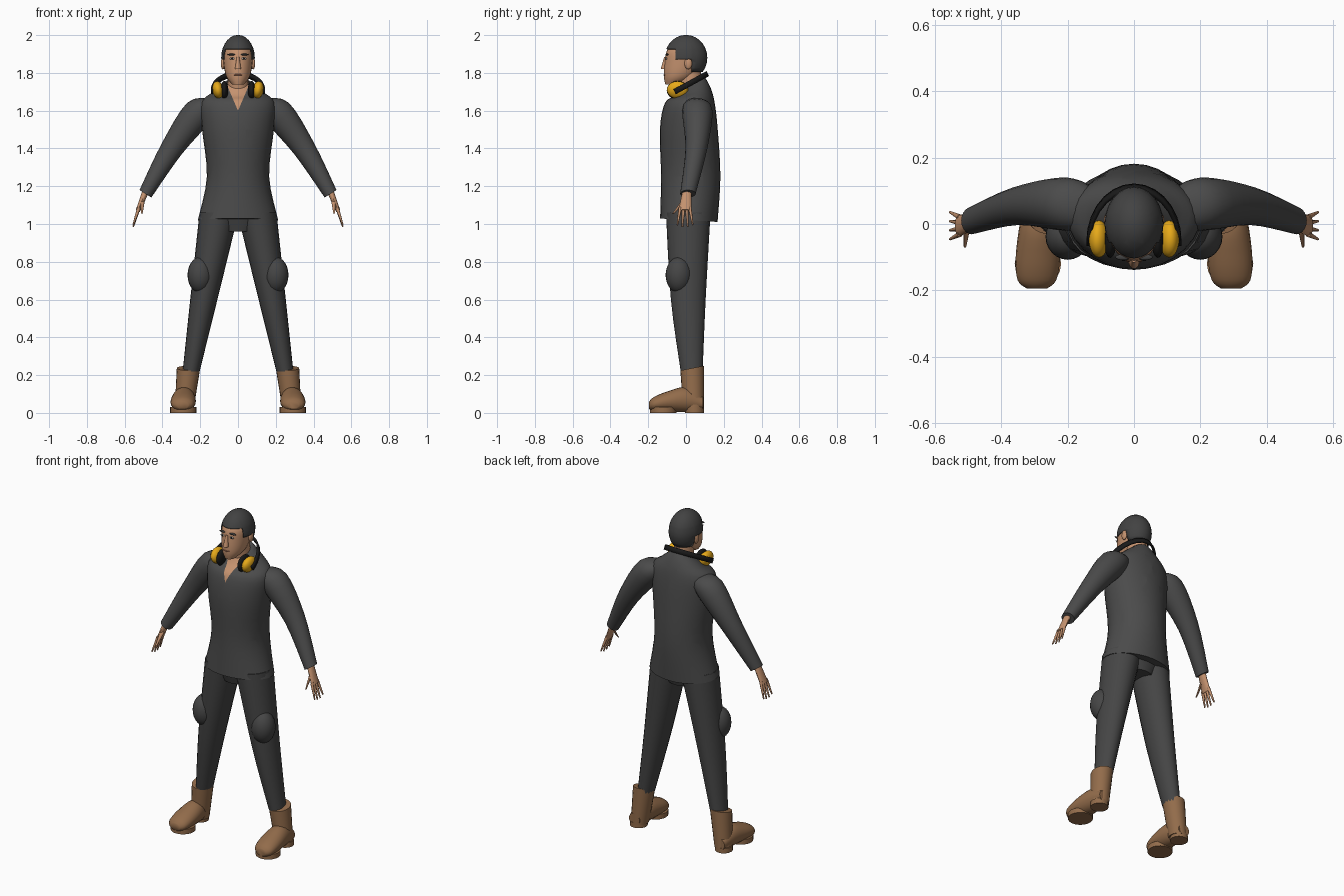
import bpy, bmesh, math
from mathutils import Vector

cube = bpy.data.objects.get("Cube")
if cube:
    bpy.data.objects.remove(cube, do_unlink=True)

RIGHT, BACK, UP = Vector((1, 0, 0)), Vector((0, 1, 0)), Vector((0, 0, 1))
ACROSS_ARM = Vector((.85, 0, .53))


def material(name, *colour):
    mat = bpy.data.materials.new(name)
    mat.use_nodes = True
    mat.diffuse_color = (*colour, 1)
    shader = mat.node_tree.nodes["Principled BSDF"]
    shader.inputs["Base Color"].default_value = (*colour, 1)
    return mat


SHIRT = material("charcoal shirt", .07, .07, .07)
TROUSERS = material("charcoal trousers", .06, .06, .06)
HAIR = material("dark hair", .055, .055, .055)
SKIN = material("skin", .56, .29, .16)
LEATHER = material("brown leather", .29, .15, .07)
YELLOW = material("safety yellow", .8, .4, .01)
BLACK = material("black rubber", .01, .01, .01)
WHITE = material("eye white", .6, .55, .5)
LIPS = material("lips", .36, .15, .09)


def finish(name, bm, *materials, mirror=False, thickness=0):
    """Turn a bmesh into a smooth object, with optional mirror and thickness."""
    bmesh.ops.recalc_face_normals(bm, faces=bm.faces)
    mesh = bpy.data.meshes.new(name)
    bm.to_mesh(mesh)
    bm.free()
    for mat in materials:
        mesh.materials.append(mat)
    mesh.shade_smooth()
    mesh.set_sharp_from_angle(angle=math.radians(50))
    ob = bpy.data.objects.new(name, mesh)
    bpy.context.collection.objects.link(ob)
    if thickness:
        solidify = ob.modifiers.new("Thickness", 'SOLIDIFY')
        solidify.thickness, solidify.offset = thickness, 0
    if mirror:
        ob.modifiers.new("Mirror", 'MIRROR')


def smooth_rings(rings, steps):
    """Add in-between rings along a smooth curve through the given ones."""
    result = []
    last = len(rings) - 1
    for i in range(last):
        before, start = rings[max(i - 1, 0)], rings[i]
        end, after = rings[i + 1], rings[min(i + 2, last)]
        for step in range(steps):
            t = step / steps
            ease = t * t * (3 - 2 * t)
            pull_start, pull_end = t * (1 - t) ** 2 / 2, t * t * (t - 1) / 2
            result.append([b + (c - b) * ease + (c - a) * pull_start + (d - b) * pull_end
                           for a, b, c, d in zip(before, start, end, after)])
    return result + [rings[last]]


def loft(*rings, u=RIGHT, v=BACK, sides=20, steps=4, bm=None):
    """Skin rounded rings given as x, y, z, u radius, v radius and optional tilt."""
    bm = bm or bmesh.new()
    loops = []
    padded = [(*ring, 0)[:6] for ring in rings]
    for x, y, z, u_radius, v_radius, tilt in smooth_rings(padded, steps):
        loop = []
        for i in range(sides):
            angle = math.tau * i / sides
            along_u, along_v = math.cos(angle) * u_radius, math.sin(angle) * v_radius
            point = Vector((x, y, z)) + u * along_u + v * along_v + UP * tilt * along_v
            loop.append(bm.verts.new(point))
        loops.append(loop)
    for low, high in zip(loops, loops[1:]):
        for i in range(sides):
            bm.faces.new((low[i - 1], low[i], high[i], high[i - 1]))
    bm.faces.new(loops[0])
    bm.faces.new(loops[-1])
    return bm


def ball(centre, size, lean=0):
    """Ellipsoid whose top may lean sideways."""
    bm = bmesh.new()
    bmesh.ops.create_uvsphere(bm, u_segments=24, v_segments=14, radius=1)
    for vert in bm.verts:
        offset = Vector(a * b for a, b in zip(vert.co, size))
        vert.co = Vector(centre) + offset + RIGHT * lean * offset.z
    return bm


def slice_mesh(bm, point, normal):
    bmesh.ops.bisect_plane(bm, geom=bm.verts[:] + bm.edges[:] + bm.faces[:],
                           plane_co=point, plane_no=normal)


# Shirt body, with a V-shaped neck opening cut into the front
neck_base, neck_slope = 1.6, .43
body = loft((0, .015, 1.02, .213, .152, -.06), (0, .025, 1.25, .165, .157),
            (0, .015, 1.5, .19, .153), (0, .02, 1.64, .196, .132),
            (0, .035, 1.7, .13, .096, .2), (0, .037, 1.75, .065, .066, .35), sides=28)
for side in (RIGHT, -RIGHT):
    slice_mesh(body, UP * neck_base, side - UP * neck_slope)
for face in body.faces:
    middle = face.calc_center_median()
    in_opening = abs(middle.x) < neck_slope * (middle.z - neck_base)
    face.material_index = int(in_opening and middle.y < 0)
finish("shirt_body", body, SHIRT, SKIN)

# Sleeves from the shoulder over the elbow to the cuff
sleeve = loft((.12, .05, 1.65, .04, .03), (.2, .06, 1.6, .08, .08),
              (.35, .055, 1.4, .058, .06), (.49, .01, 1.16, .041, .037),
              u=BACK, v=ACROSS_ARM)
finish("sleeves", sleeve, SHIRT, mirror=True)

# Hands: palm, four spread fingers and a thumb
hand = loft((.49, .005, 1.17, .025, .018), (.53, -.005, 1.07, .034, .012),
            u=BACK, v=ACROSS_ARM, sides=12)
for finger in range(4):
    spread = finger - 1.5
    root, tip = spread * .017 - .005, spread * .027 - .005
    length = .1 - abs(spread) * .01
    loft((.525, root, 1.085, .009, .01), (.555, tip, 1.08 - length, .004, .004),
         u=BACK, v=ACROSS_ARM, sides=8, bm=hand)
loft((.505, -.01, 1.125, .013, .013), (.51, -.067, 1.055, .005, .005),
     u=BACK, v=ACROSS_ARM, sides=8, bm=hand)
finish("hands", hand, SKIN, mirror=True)

# Trousers: seat, tapering legs and knee pads
finish("trouser_seat", loft((0, .015, .96, .1, .09), (0, .015, 1.06, .18, .12)), TROUSERS)
leg = loft((.1, .012, 1.06, .104, .118), (.181, .012, .6, .072, .092),
           (.248, .03, .22, .045, .058))
finish("trouser_legs", leg, TROUSERS, mirror=True)
finish("knee_pads", ball((.2, -.038, .73), (.067, .07, .095)), TROUSERS, mirror=True)

# Boots: shaft, foot, then the front sole and heel
boot = loft((.285, .04, .02, .05, .055), (.262, .033, .237, .062, .063, .2))
loft((.29, .09, .05, .036, .035), (.287, 0, .07, .058, .066), (.29, -.1, .06, .067, .053),
     (.293, -.17, .047, .058, .037), (.293, -.195, .04, .03, .02), v=UP, bm=boot)
for y, radius in ((-.12, .07), (.045, .05)):
    loft((.29, y, 0, radius, radius), (.29, y, .03, radius, radius), bm=boot)
finish("boots", boot, LEATHER, mirror=True)

# Neck and head
finish("neck", loft((0, .03, 1.64, .06, .055), (0, .015, 1.82, .052, .065)), SKIN)
head = loft((0, -.073, 1.738, .03, .036), (0, -.037, 1.78, .062, .08),
            (0, -.013, 1.85, .076, .101), (0, -.005, 1.92, .075, .095),
            (0, 0, 1.97, .03, .05), sides=24)
finish("head", head, SKIN)

# Hair shell, trimmed along the forehead, temples and around the ears
forehead, temple, sideburn, ear_back = 1.925, 1.87, -.055, .03
hair = ball((0, 0, 1.88), (.086, .11, .118))
for height in (forehead, temple):
    slice_mesh(hair, UP * height, UP)
for depth in (sideburn, ear_back):
    slice_mesh(hair, BACK * depth, BACK)
bare = []
for face in hair.faces:
    middle = face.calc_center_median()
    lowest = forehead
    if middle.y > sideburn:
        lowest = temple
    if middle.y > ear_back:
        lowest = 1.8
    if middle.z < lowest:
        bare.append(face)
bmesh.ops.delete(hair, geom=bare, context='FACES')
finish("hair", hair, HAIR, thickness=.006)

# Face features
finish("ears", ball((.08, .012, 1.85), (.011, .02, .031)), SKIN, mirror=True)
finish("eyes", ball((.031, -.105, 1.876), (.014, .005, .006)), WHITE, mirror=True)
finish("irises", ball((.031, -.109, 1.876), (.006, .003, .006)), BLACK, mirror=True)
finish("eyebrows", ball((.033, -.1, 1.897), (.023, .009, .005)), HAIR, mirror=True)
finish("mouth", ball((0, -.111, 1.79), (.024, .008, .005)), LIPS)
nose = loft((0, -.117, 1.82, .016, .018), (0, -.108, 1.885, .007, .008), sides=10)
finish("nose", nose, SKIN)

# Ear defenders hung around the neck
finish("ear_defender_cups", ball((.106, -.045, 1.71), (.03, .056, .046), lean=.1),
       YELLOW, mirror=True)
finish("ear_defender_cushions", ball((.072, -.045, 1.708), (.02, .057, .05)),
       BLACK, mirror=True)

# Headband: a sloping half ellipse behind the neck
band = bmesh.new()
band_steps = 14
half_width = Vector((0, -.007, .013))
previous = None
for step in range(band_steps + 1):
    angle = math.pi * step / band_steps
    reach = math.sin(angle) * .17
    point = Vector((math.cos(angle) * .138, reach - .06, 1.7 + reach * .55))
    pair = [band.verts.new(point - half_width), band.verts.new(point + half_width)]
    if previous:
        band.faces.new((*previous, *reversed(pair)))
    previous = pair
finish("ear_defender_headband", band, BLACK, thickness=.012)
